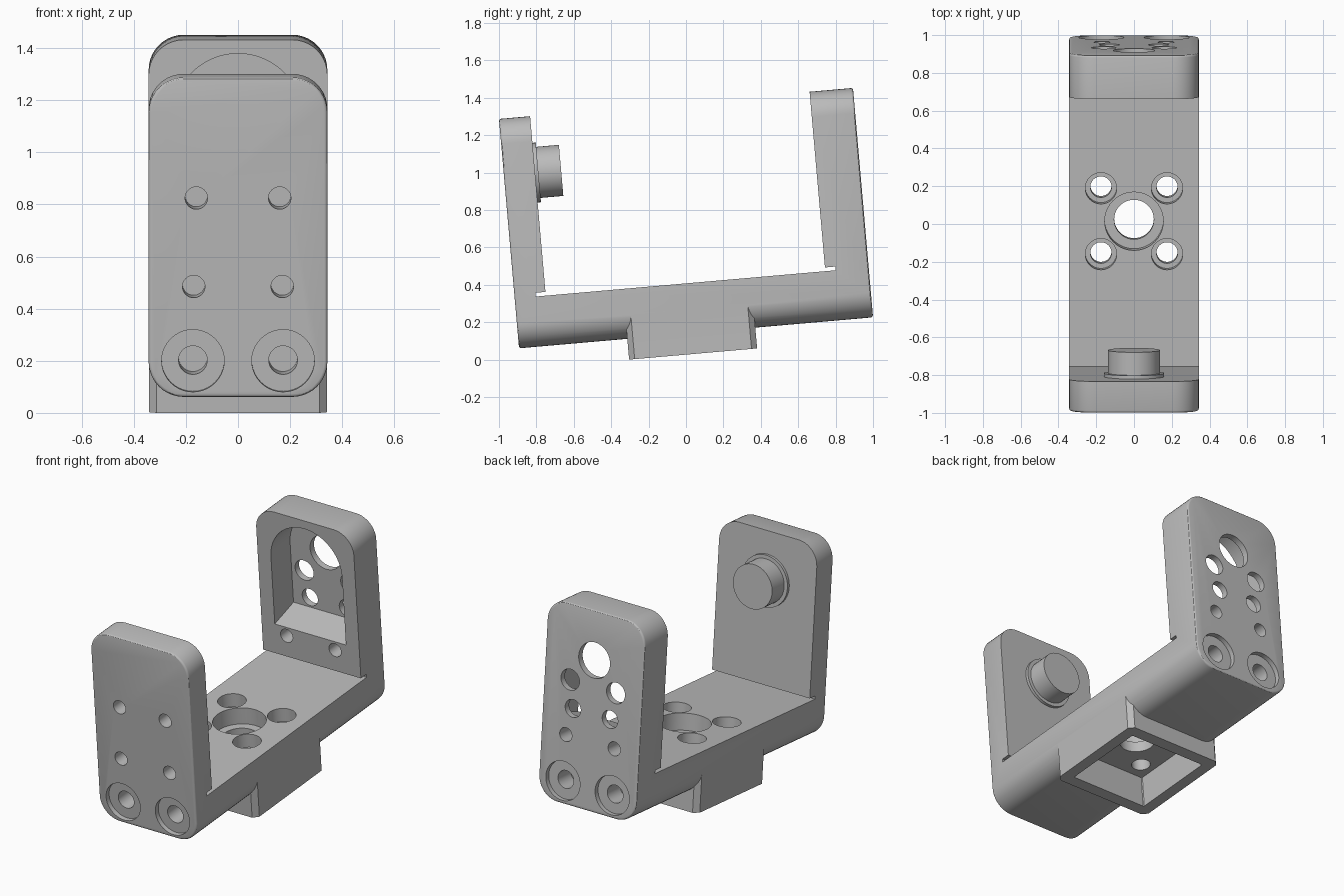
import bpy, bmesh, math
from mathutils import Matrix, Vector

cube = bpy.data.objects.get("Cube")
if cube:
    bpy.data.objects.remove(cube)

grey = bpy.data.materials.new("plain_grey")
grey.use_nodes = True
colour = (0.5, 0.5, 0.5, 1)
grey.diffuse_color = colour
grey.node_tree.nodes["Principled BSDF"].inputs["Base Color"].default_value = colour

TILT = Matrix.Rotation(math.radians(5), 4, 'X')
HALF = 0.343                      # half width of the bracket
FRONT, BACK = -0.884, 1.016       # outer faces of the two plates
INNER_F, INNER_B = -0.717, 0.783  # inner faces of the two plates
LOW, DECK, TOP = 0.138, 0.406, 1.369
HUB = 1.066                       # height of the pivot axis


def to_object(bm, name):
    bmesh.ops.recalc_face_normals(bm, faces=bm.faces)
    mesh = bpy.data.meshes.new(name)
    bm.to_mesh(mesh)
    bm.free()
    mesh.materials.append(grey)
    obj = bpy.data.objects.new(name, mesh)
    bpy.context.collection.objects.link(obj)
    return obj


def prism(name, points, start, end, axis, bevel=0):
    """Extrude a 2D outline along x (points are y, z), y (x, z) or z (x, y)."""
    place = {'X': lambda a, b, t: (t, a, b),
             'Y': lambda a, b, t: (a, t, b),
             'Z': lambda a, b, t: (a, b, t)}[axis]
    bm = bmesh.new()
    rims = [[bm.verts.new(place(a, b, t)) for a, b in points] for t in (start, end)]
    caps = [bm.faces.new(rim) for rim in rims]
    n = len(points)
    for i in range(n):
        j = (i + 1) % n
        bm.faces.new((rims[0][i], rims[0][j], rims[1][j], rims[1][i]))
    bmesh.ops.recalc_face_normals(bm, faces=bm.faces)
    if bevel:
        edges = [e for cap in caps for e in cap.edges]
        bmesh.ops.bevel(bm, geom=edges, offset=bevel, segments=3, profile=0.5,
                        affect='EDGES')
    return to_object(bm, name)


def arc(cx, cy, r, start, end, steps):
    angles = [math.radians(start + (end - start) * i / steps) for i in range(steps + 1)]
    return [(cx + r * math.cos(a), cy + r * math.sin(a)) for a in angles]


def rounded_rect(x0, x1, y0, y1, r, steps):
    corners = ((x1 - r, y1 - r), (x0 + r, y1 - r), (x0 + r, y0 + r), (x1 - r, y0 + r))
    return [p for k, (cx, cy) in enumerate(corners)
            for p in arc(cx, cy, r, 90 * k, 90 * k + 90, steps)]


def circle(a, b, r, sides=40):
    return arc(a, b, r, 0, 360 - 360 / sides, sides - 1)


def boolean(obj, other, operation='DIFFERENCE'):
    mod = obj.modifiers.new("cut", 'BOOLEAN')
    mod.operation, mod.solver, mod.object = operation, 'EXACT', other
    bpy.context.view_layer.objects.active = obj
    bpy.ops.object.modifier_apply(modifier=mod.name)
    bpy.data.objects.remove(other)


def bore(x, b, r, start, end, axis):
    boolean(body, prism("cutter", circle(x, b, r), start, end, axis))


# U-shaped bracket: rounded bar with the middle cut out, leaving relief slots
body = prism("bracket", rounded_rect(-HALF, HALF, LOW, TOP, 0.135, 10),
             FRONT, BACK, 'Y', bevel=0.012)
slot, lip = 0.055, DECK + 0.02
opening = [(INNER_F - slot, DECK), (INNER_B + slot, DECK), (INNER_B + slot, lip),
           (INNER_B, lip), (INNER_B, 2), (INNER_F, 2), (INNER_F, lip),
           (INNER_F - slot, lip)]
boolean(body, prism("cutter", opening, -1, 1, 'X'))

# Mounting block below the base, with a square pocket
block = prism("block", rounded_rect(-HALF + 0.001, HALF - 0.001, -0.303, 0.384, 0.03, 1),
              0.0265, 0.3, 'Z')
boolean(body, block, 'UNION')
boolean(body, prism("cutter", rounded_rect(-0.27, 0.27, -0.23, 0.31, 0.005, 1),
                    -0.2, 0.23, 'Z'))

# Base holes: central bore and four counterbored screw holes
MID = 0.05
bore(0, MID, 0.155, 0.3, 0.6, 'Z')
bore(0, MID, 0.105, 0.1, 0.4, 'Z')
for x in (-0.175, 0.175):
    for y in (MID - 0.175, MID + 0.175):
        bore(x, y, 0.083, 0.32, 0.6, 'Z')
        bore(x, y, 0.056, 0.1, 0.4, 'Z')

# Arched pocket inside the back plate, with a sloping sill
arch = [(-0.25, 0.62), (0.25, 0.62)] + arc(0, HUB, 0.25, 0, 180, 24)
pocket = prism("cutter", arch, 0.7, BACK - 0.04, 'Y')
for v in pocket.data.vertices:
    if v.co.z < 0.7:
        v.co.z = 0.62 + 0.05 * (v.co.y - INNER_B) / (BACK - 0.04 - INNER_B)
boolean(body, pocket)

# Plate holes, mirrored left and right
bore(0, HUB, 0.11, 0.9, 1.2, 'Y')
for s in (-1, 1):
    for x, z, r in ((0.16, 0.905, 0.065), (0.13, 0.735, 0.055), (0.17, 0.564, 0.043)):
        bore(s * x, z, r, 0.7, 1.2, 'Y')
    for x, z in ((0.16, 0.905), (0.17, 0.564)):
        bore(s * x, z, 0.043, -1.1, FRONT + 0.11, 'Y')
    for face, inward in ((FRONT, 1), (BACK, -1)):
        for r, depth in ((0.12, 0.03), (0.055, 0.16)):
            ends = sorted((face - 0.2 * inward, face + depth * inward))
            bore(s * 0.173, 0.278, r, *ends, 'Y')

# Pivot pin with its collar on the front plate
collar = prism("pivot_collar", circle(0, HUB, 0.16, 48), INNER_F - 0.01, INNER_F + 0.018, 'Y')
pin = prism("pivot_pin", circle(0, HUB, 0.137, 48), INNER_F - 0.01, -0.577, 'Y')

# Tilt everything and smooth the round surfaces
for obj in (body, collar, pin):
    obj.data.transform(TILT)
    bpy.ops.object.select_all(action='DESELECT')
    obj.select_set(True)
    bpy.context.view_layer.objects.active = obj
    bpy.ops.object.shade_smooth_by_angle(angle=math.radians(30))
